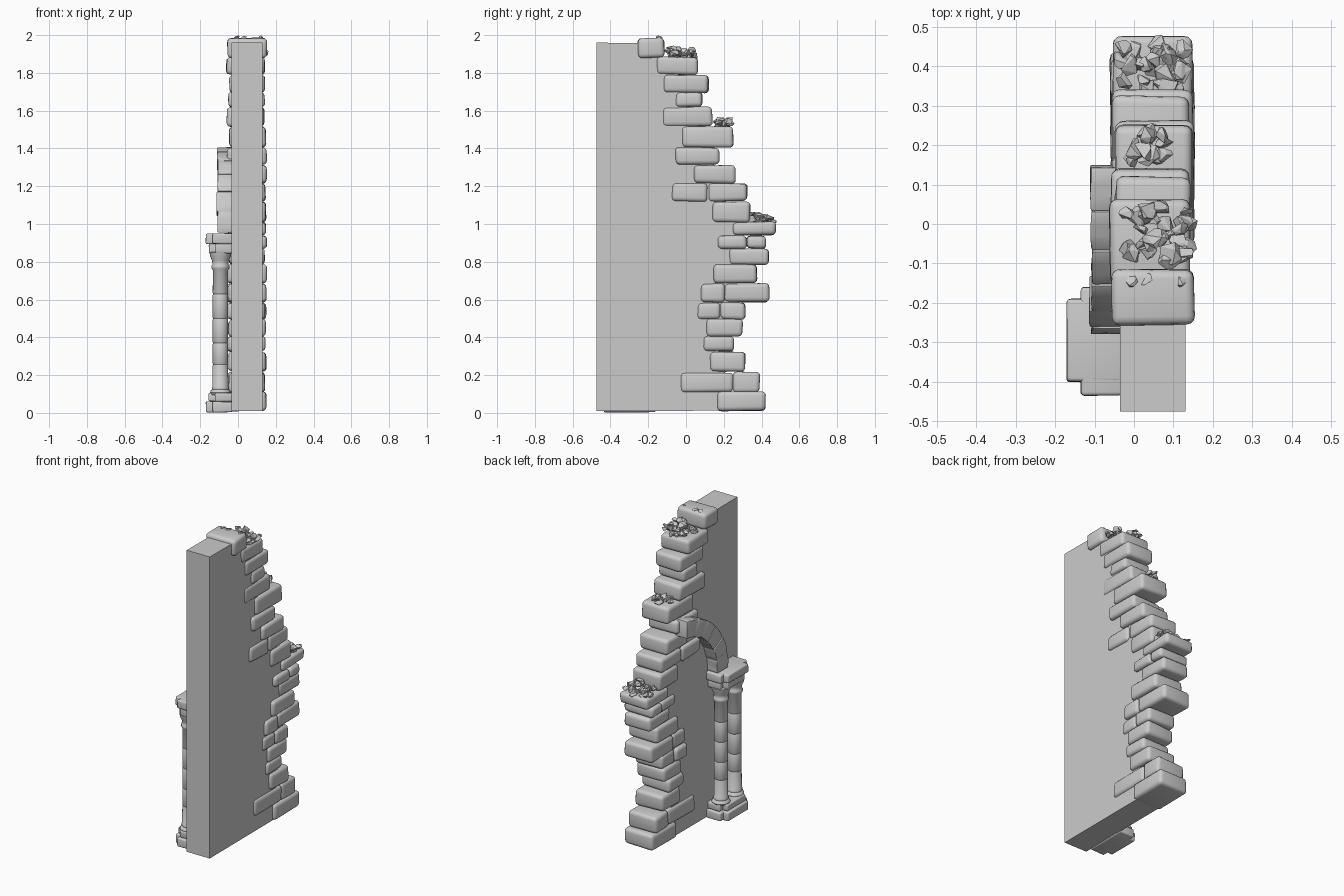
import bpy, bmesh, math, random
from mathutils import Vector

if "Cube" in bpy.data.objects:
    bpy.data.objects.remove(bpy.data.objects["Cube"])
random.seed(7)


def finish(name, bm, smooth=True, angle=40):
    me = bpy.data.meshes.new(name)
    bmesh.ops.recalc_face_normals(bm, faces=bm.faces)
    bm.to_mesh(me)
    bm.free()
    ob = bpy.data.objects.new(name, me)
    bpy.context.collection.objects.link(ob)
    if smooth:
        bpy.ops.object.select_all(action='DESELECT')
        ob.select_set(True)
        bpy.context.view_layer.objects.active = ob
        bpy.ops.object.shade_smooth_by_angle(angle=math.radians(angle))
    return ob


def prism(name, pts, x0, x1, bevel=0.0, jitter=0.0, segs=3):
    """Extrude a y-z outline along x, optionally roughened and rounded."""
    bm = bmesh.new()
    a = [bm.verts.new((x0, y, z)) for y, z in pts]
    b = [bm.verts.new((x1, y, z)) for y, z in pts]
    n = len(pts)
    bm.faces.new(a)
    bm.faces.new(b[::-1])
    for i in range(n):
        bm.faces.new((a[i], b[i], b[(i + 1) % n], a[(i + 1) % n]))
    for v in bm.verts:
        v.co += Vector([random.uniform(-jitter, jitter) for _ in range(3)])
    if bevel:
        bmesh.ops.bevel(bm, geom=list(bm.edges), offset=bevel, segments=segs,
                        profile=0.55, affect='EDGES', clamp_overlap=True)
    return finish(name, bm, bool(bevel))


def block(name, x0, x1, y0, y1, z0, z1, bevel=0.02, jitter=0.004):
    return prism(name, [(y0, z0), (y1, z0), (y1, z1), (y0, z1)], x0, x1, bevel, jitter)


# Courses of edge stones: bottom z, top z, then the y positions of the joints
courses = [
    (.01, .11, .165, .42), (.11, .215, -.03, .25, .39), (.22, .325, .13, .315),
    (.325, .405, .095, .255), (.405, .495, .11, .30), (.495, .585, .06, .18, .315),
    (.585, .685, .08, .205, .44), (.69, .785, .15, .375), (.785, .87, .225, .44),
    (.87, .94, .17, .32, .425), (.94, 1.01, .25, .475), (1.01, 1.12, .14, .34),
    (1.12, 1.215, -.075, .115, .325), (1.215, 1.31, .045, .26),
    (1.315, 1.405, -.055, .175), (1.405, 1.515, -.02, .25), (1.515, 1.62, -.125, .14),
    (1.62, 1.70, -.055, .085), (1.695, 1.79, -.12, .12), (1.79, 1.885, -.155, .065),
    (1.88, 1.985, -.255, -.115)]

# Flat wall slab, its broken edge buried within the stones
outline = [(-.475, 1.96), (-.475, .01)]
for z0, z1, *ys in courses:
    y = ys[0] * .4 + ys[-1] * .6 - .02
    outline += [(y, max(z0, .012)), (y, min(z1, 1.96) - .002)]
prism("wall_slab", outline, -.035, .13)

for i, (z0, z1, *ys) in enumerate(courses):
    for j in range(len(ys) - 1):
        out = random.uniform(-.008, .008)
        block(f"edge_stone_{i}_{j}", -.054 + out, .148 + random.uniform(-.01, .006),
              ys[j], ys[j + 1], z0, z1, .022, .004)


# Loose rubble: convex hulls of random points
def chip(bm, c, r, flat=.7):
    vs = []
    for _ in range(11):
        d = Vector([random.gauss(0, 1) for _ in range(3)]).normalized()
        vs.append(bm.verts.new((c[0] + d.x * r, c[1] + d.y * r, c[2] + d.z * r * flat)))
    res = bmesh.ops.convex_hull(bm, input=vs)
    junk = [g for g in res['geom_interior'] if isinstance(g, bmesh.types.BMVert)]
    bmesh.ops.delete(bm, geom=junk, context='VERTS')


piles = [(30, -.035, .14, -.09, .05, 1.885, 1.925), (11, -.01, .08, .155, .235, 1.515, 1.55),
         (28, -.03, .125, .345, .45, 1.01, 1.065)]
for k, (n, x0, x1, y0, y1, z0, z1) in enumerate(piles):
    bm = bmesh.new()
    for _ in range(n):
        t = random.random()
        x, y = random.uniform(x0, x1), random.uniform(y0, y1)
        if k == 2:
            t *= 1 - .7 * (y - y0) / (y1 - y0)
        chip(bm, (x, y, z0 + (z1 - z0) * t), random.uniform(.018, .034))
    finish(f"rubble_pile_{k}", bm, False)
bm = bmesh.new()
for x, y, r in ((-.005, -.145, .016), (.03, -.14, .018), (.118, -.145, .015)):
    chip(bm, (x, y, 1.988), r)
finish("rubble_chips", bm, False)

# Stepped plinth and abacus of the column pair
for name, z0, z1, inset in (("plinth_lower", .003, .06, 0), ("plinth_upper", .06, .105, .012),
                            ("abacus_lower", .845, .895, .015), ("abacus_upper", .895, .95, 0)):
    block(name + "_wide", -.135 + inset, -.03, -.435 + inset, -.16 - inset, z0, z1, .009, .002)
    block(name + "_front", -.17 + inset, -.03, -.40 + inset, -.19 - inset, z0, z1, .009, .002)

# Twin columns turned from a profile, with drum joints, base rings and flared caps
prof = [(0, .09), (.05, .095), (.056, .107), (.05, .12), (.044, .125), (.046, .135), (.042, .14)]
for z in (.255, .37, .50, .63):
    prof += [(.041, z - .006), (.038, z), (.041, z + .006)]
prof += [(.040, .755), (.047, .765), (.048, .778), (.042, .785), (.044, .805),
         (.055, .83), (.058, .85), (0, .855)]
for k, yc in enumerate((-.365, -.225)):
    bm = bmesh.new()
    vs = [bm.verts.new((r, 0, z)) for r, z in prof]
    es = [bm.edges.new(p) for p in zip(vs, vs[1:])]
    bmesh.ops.spin(bm, geom=vs + es, cent=(0, 0, 0), axis=(0, 0, 1),
                   angle=2 * math.pi, steps=20)
    bmesh.ops.remove_doubles(bm, verts=bm.verts, dist=1e-4)
    bmesh.ops.translate(bm, verts=bm.verts, vec=(-.093, yc, 0))
    finish(f"column_{k}", bm, angle=50)

# Broken half arch springing from the abacus, made of wedge stones
cy, cz, ro, ri = .175, .955, .45, .345
n = 6
for i in range(n):
    a0, a1 = (math.radians(180 - 86 * (i + t) / n) for t in (0, 1))
    steps = [a0 + (a1 - a0) * s / 3 for s in range(4)]
    top = ro + random.uniform(-.004, .006)
    pts = [(cy + top * math.cos(a), cz + top * math.sin(a)) for a in steps]
    pts += [(cy + ri * math.cos(a), cz + ri * math.sin(a)) for a in reversed(steps)]
    prism(f"arch_stone_{i}", pts, -.110 + random.uniform(-.004, .004), -.03, .006, .0015, 2)
